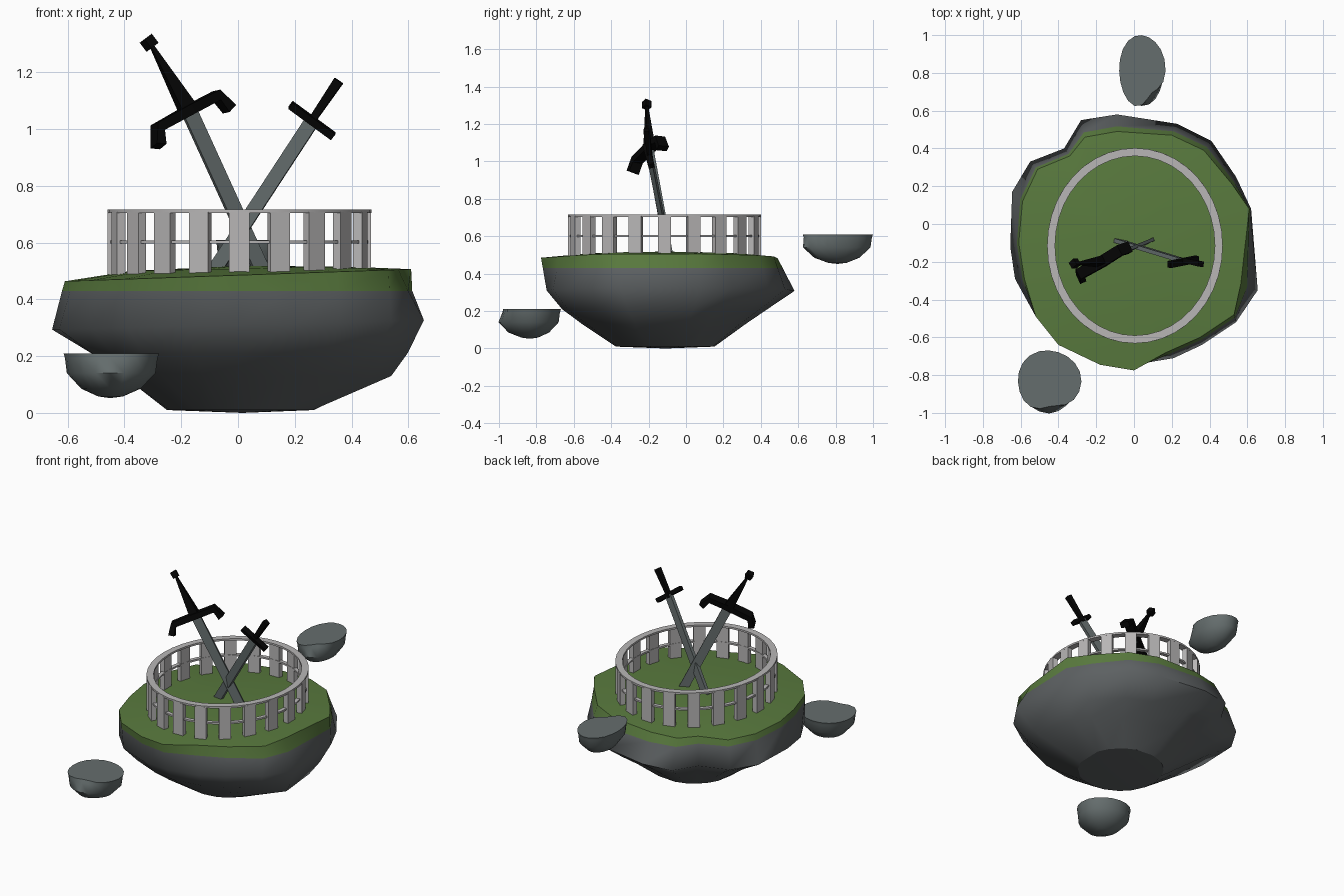
import bpy, bmesh, math
from mathutils import Vector

if "Cube" in bpy.data.objects:
    bpy.data.objects.remove(bpy.data.objects["Cube"])


def material(name, rgb):
    m = bpy.data.materials.new(name)
    m.diffuse_color = (*rgb, 1)
    m.use_nodes = True
    m.node_tree.nodes["Principled BSDF"].inputs["Base Color"].default_value = m.diffuse_color
    return m


GRASS = material("grass green", (0.1, 0.195, 0.048))
EARTH = material("earth grey", (0.108, 0.118, 0.122))
STONE = material("stone grey", (0.13, 0.155, 0.155))
FENCE = material("pale grey", (0.48, 0.47, 0.47))
BLACK = material("black", (0.0015, 0.0015, 0.0015))


def finish(bm, name, mats, smooth=None):
    bmesh.ops.recalc_face_normals(bm, faces=bm.faces)
    me = bpy.data.meshes.new(name)
    bm.to_mesh(me)
    bm.free()
    ob = bpy.data.objects.new(name, me)
    bpy.context.collection.objects.link(ob)
    for m in mats:
        me.materials.append(m)
    if smooth:
        bpy.ops.object.select_all(action='DESELECT')
        ob.select_set(True)
        bpy.context.view_layer.objects.active = ob
        bpy.ops.object.shade_smooth_by_angle(angle=math.radians(smooth), keep_sharp_edges=True)
    return ob


def loft(bm, rings, closed=False, start=None, end=None, sharp=()):
    """Skin a list of point rings; optional fan points or flat caps at the ends."""
    rows = [[bm.verts.new(p) for p in r] for r in rings]
    n = len(rows[0])
    pairs = list(zip(rows, rows[1:])) + ([(rows[-1], rows[0])] if closed else [])
    for a, b in pairs:
        for i in range(n):
            j = (i + 1) % n
            bm.faces.new((a[i], a[j], b[j], b[i]))
    for k in sharp:
        for i in range(n):
            bm.edges.get((rows[k][i], rows[k][(i + 1) % n])).smooth = False
    if closed:
        return
    for row, tip in ((rows[0], start), (rows[-1], end)):
        if tip is None:
            bm.faces.new(row)
        else:
            v = bm.verts.new(tip)
            for i in range(n):
                bm.faces.new((row[i], row[(i + 1) % n], v))


def sweep(name, pts, sizes, side, mat):
    """Rectangular bar along a path; sizes are (across, deep) at each point."""
    pts = [Vector(p) for p in pts]
    rings = []
    for i, p in enumerate(pts):
        d = (pts[min(i + 1, len(pts) - 1)] - pts[max(i - 1, 0)]).normalized()
        deep = (Vector(side) - d * d.dot(Vector(side))).normalized()
        across = d.cross(deep)
        w, t = sizes[i] if isinstance(sizes, list) else sizes
        rings.append([p + across * w / 2 * a + deep * t / 2 * b
                      for a, b in ((-1, -1), (1, -1), (1, 1), (-1, 1))])
    bm = bmesh.new()
    loft(bm, rings)
    return finish(bm, name, [mat])


# Floating island: matching outlines of the grass rim and the widest part
RIM = [(-.26, .46), (-.09, .49), (.2, .47), (.37, .39), (.52, .21), (.61, .08), (.565, -.32),
       (.53, -.48), (.35, -.6), (.17, -.68), (0, -.775), (-.18, -.745), (-.4, -.64),
       (-.52, -.49), (-.58, -.29), (-.61, -.1), (-.59, .12), (-.51, .29), (-.34, .36)]
WIDE = [(-.28, .55), (-.09, .58), (.23, .53), (.41, .44), (.54, .25), (.62, .08), (.655, -.35),
        (.54, -.52), (.36, -.64), (.21, -.71), (0, -.745), (-.18, -.72), (-.39, -.63),
        (-.52, -.49), (-.63, -.29), (-.655, -.12), (-.645, .17), (-.55, .33), (-.37, .4)]
cx, cy = 0.015, -0.11
plateau, rim, seam, wide, mid, low, base = ([] for _ in range(7))
for (rx, ry), (wx, wy) in zip(RIM, WIDE):
    z = 0.485 + 0.035 * rx
    rim.append((rx, ry, z))
    plateau.append((cx + (rx - cx) * .62, cy + (ry - cy) * .62, 0.508 + 0.012 * rx))
    t = (z - 0.43) / (z - 0.31)
    seam.append((rx + (wx - rx) * t, ry + (wy - ry) * t, 0.43))
    wide.append((wx, wy, 0.31 + 0.025 * wx))
    right = min(1, max(0, (wx - .35) / .2))       # fuller on the right flank
    front = min(1, max(0, (-.1 - wy) / .5))       # and at the front
    k = 0.79 + 0.08 * front
    mid.append((cx + (wx - cx) * max(k, .79 + .12 * right), cy + (wy - cy) * k, 0.21))
    k = 0.62 + 0.08 * front
    low.append((cx + (wx - cx) * max(k, .62 + .2 * right), cy + (wy - cy) * k, 0.13))
    d = Vector((wx - cx, wy - cy)).normalized() * 0.265
    base.append((cx + d.x, cy + d.y, 0.01))
bm = bmesh.new()
loft(bm, [plateau, rim, seam, wide, mid, low, base], start=(cx, cy, 0.518), end=(cx, cy, 0),
     sharp=(1, 6))
for f in bm.faces:
    f.material_index = 0 if min(v.co.z for v in f.verts) > 0.425 else 1
finish(bm, "island", [GRASS, EARTH], 75)


# Small floating rocks with flat tops and a notch on one side
def rock(name, x, y, rx, ry, top, notch):
    rows = []
    for dz, k, dent in ((0, 1, .24), (-.018, .97, .14), (-.07, .93, -.06), (-.125, .62, -.05),
                        (-.152, .26, 0)):
        row = []
        for i in range(20):
            a = math.tau * i / 20
            r = k * (1 + 0.025 * math.sin(3 * a + 1)) - dent * max(0, math.cos(a - notch)) ** 7
            row.append((x + rx * r * math.cos(a), y + ry * r * math.sin(a), top + dz))
        rows.append(row)
    bm = bmesh.new()
    loft(bm, rows, end=(x, y, top - .158), sharp=(0,))
    finish(bm, name, [STONE], 60)


rock("front_rock", -.45, -.835, .168, .168, .21, math.radians(-85))
rock("back_rock", .042, .81, .123, .192, .61, math.radians(-58))

# Oval fence: two rails and twenty slats
FX, FY = 0.005, -0.115


def rail(name, rx, ry, width, z0, z1):
    rings = []
    for i in range(40):
        c, s = math.cos(math.tau * i / 40), math.sin(math.tau * i / 40)
        rings.append([(FX + (rx - o) * c, FY + (ry - o) * s, z)
                      for o, z in ((0, z0), (0, z1), (width, z1), (width, z0))])
    bm = bmesh.new()
    loft(bm, rings, closed=True)
    finish(bm, name, [FENCE], 30)


rail("top_rail", .465, .517, .042, .704, .716)
rail("middle_rail", .456, .508, .025, .596, .607)
for i in range(20):
    a = math.tau * i / 20
    p = Vector((FX + .448 * math.cos(a), FY + .5 * math.sin(a), 0))
    out = Vector((math.cos(a) / .448, math.sin(a) / .5, 0))
    sweep("fence_slat", [p + Vector((0, 0, .488)), p + Vector((0, 0, .708))],
          (.072, .032), out, FENCE)

# Large sword, leaning left, with a drooping guard
facing = (.38, -.9, .1)
sweep("large_blade", [(.085, -.09, .5), (-.175, -.195, 1.07)], (.056, .018), facing, STONE)
sweep("large_grip", [(-.165, -.195, 1.05), (-.305, -.21, 1.295)],
      [(.062, .05), (.012, .012)], facing, BLACK)
sweep("large_pommel", [(-.301, -.21, 1.288), (-.325, -.21, 1.32)], (.038, .038), (1, 1, 1), BLACK)
sweep("large_guard", [(-.28, -.285, .94), (-.283, -.262, 1.005), (-.17, -.2, 1.068),
                      (-.075, -.14, 1.118), (-.03, -.125, 1.07)], (.036, .06), facing, BLACK)

# Small sword, leaning right, with a straight guard
facing = (-.2, -.95, -.1)
sweep("small_blade", [(-.085, -.09, .5), (.262, -.195, 1.03)], (.05, .022), facing, STONE)
sweep("small_grip", [(.25, -.19, 1.015), (.355, -.212, 1.17)], [(.024, .024), (.034, .03)],
      facing, BLACK)
sweep("small_guard", [(.185, -.215, 1.085), (.335, -.185, .975)], (.026, .034), facing, BLACK)
